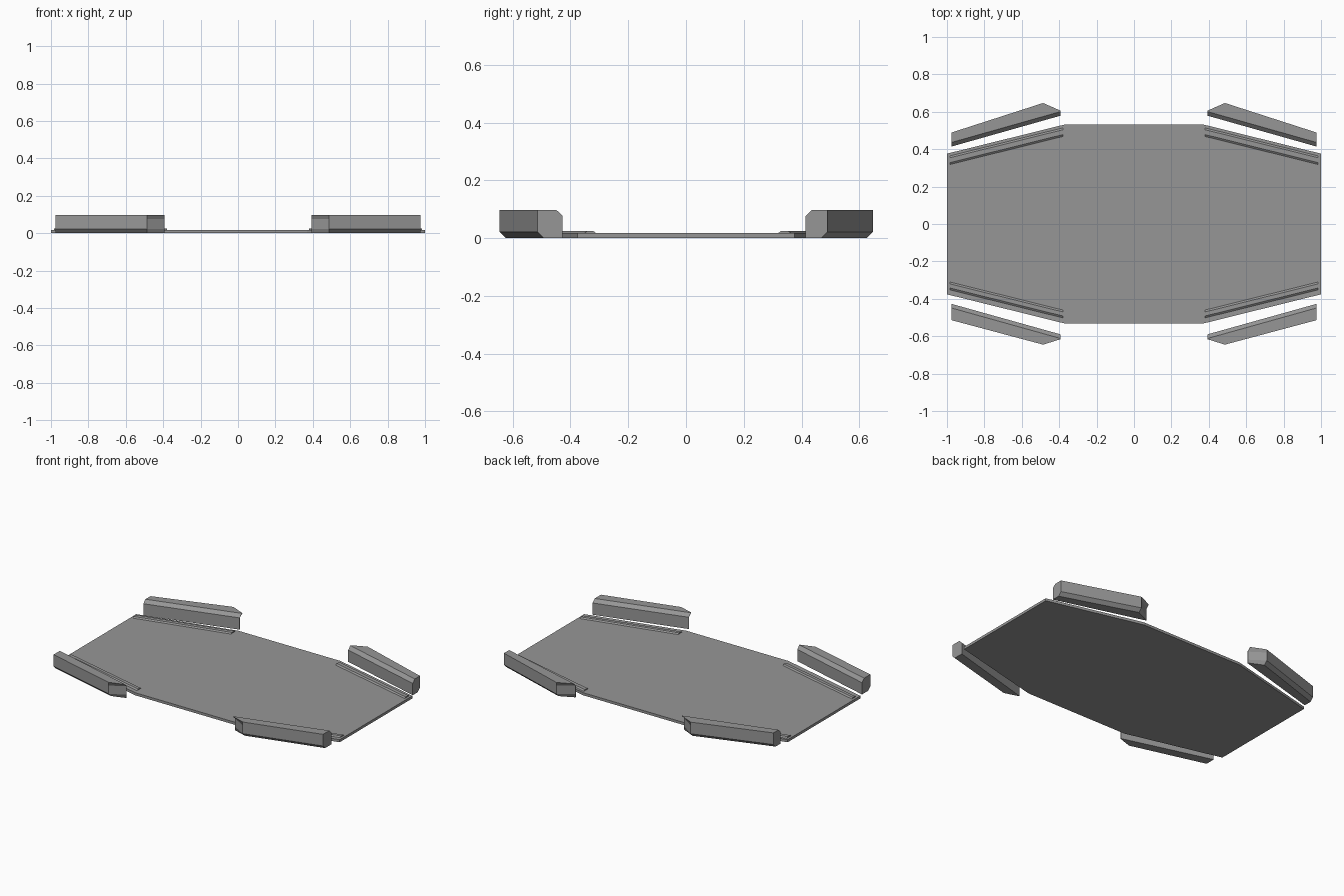
import bpy

if "Cube" in bpy.data.objects:
    bpy.data.objects.remove(bpy.data.objects["Cube"])

grey = bpy.data.materials.new("dark_grey")
grey.diffuse_color = (0.306, 0.306, 0.306, 1.0)
grey.use_nodes = True
grey.node_tree.nodes["Principled BSDF"].inputs["Base Color"].default_value = grey.diffuse_color


def loft(name, loops):
    """Solid from stacked footprints: list of (z, [(x, y), ...])."""
    n = len(loops[0][1])
    verts = [(x, y, z) for z, pts in loops for x, y in pts]
    faces = [list(range(n))[::-1], [(len(loops) - 1) * n + i for i in range(n)]]
    for k in range(len(loops) - 1):
        for i in range(n):
            j = (i + 1) % n
            faces.append([k * n + i, k * n + j, (k + 1) * n + j, (k + 1) * n + i])
    mesh = bpy.data.meshes.new(name)
    mesh.from_pydata(verts, [], faces)
    mesh.materials.append(grey)
    obj = bpy.data.objects.new(name, mesh)
    bpy.context.collection.objects.link(obj)
    # consistent outward normals
    bpy.context.view_layer.objects.active = obj
    obj.select_set(True)
    bpy.ops.object.mode_set(mode='EDIT')
    bpy.ops.mesh.select_all(action='SELECT')
    bpy.ops.mesh.normals_make_consistent(inside=False)
    bpy.ops.object.mode_set(mode='OBJECT')
    obj.select_set(False)
    return obj


def flip(pts, sx, sy):
    return [(x * sx, y * sy) for x, y in pts]


# Octagonal base plate
quarter = [(1.0, 0.376), (0.37, 0.532)]
outline = (quarter + flip(quarter[::-1], -1, 1)
           + flip(quarter, -1, -1) + flip(quarter[::-1], 1, -1))
loft("base_plate", [(0.0, outline), (0.017, outline)])

# Per side: bumper inner/outer y at nose and end, then ridge inner/outer y
SIDES = {
    "back": (1, 0.579, 0.606, 0.647, 0.414, 0.489, 0.468, 0.514),
    "front": (-1, 0.590, 0.616, 0.645, 0.427, 0.514, 0.460, 0.502),
}
C = 0.022  # bumper chamfer

for side, (sy, nose_in, nose_out, peak, end_in, end_out, r_in, r_out) in SIDES.items():
    for label, sx in (("left", -1), ("right", 1)):
        # Corner bumper: chamfered at inner top and outer bottom, nose
        # tapering to a thin upright edge
        def footprint(inner, outer, nose):
            pts = [(0.393, nose_in + inner), (0.393, nose),
                   (0.486, peak - outer), (0.976, end_out - outer),
                   (0.976, end_in + inner)]
            return flip(pts, sx, sy)

        thin = nose_in + 0.003
        loft(f"{side}_{label}_bumper", [
            (0.0, footprint(0, C, thin)), (0.022, footprint(0, 0, thin)),
            (0.077, footprint(0, 0, thin)), (0.098, footprint(C, 0, nose_out))])

        # Low bevelled ridge along the angled plate edge
        def ridge(b):
            drop = 0.150
            pts = [(0.38, r_in + b), (0.38, r_out - b),
                   (0.985, r_out - drop - b), (0.985, r_in - drop + b)]
            return flip(pts, sx, sy)

        loft(f"{side}_{label}_ridge", [
            (0.012, ridge(0)), (0.017, ridge(0)), (0.024, ridge(0.010))])
